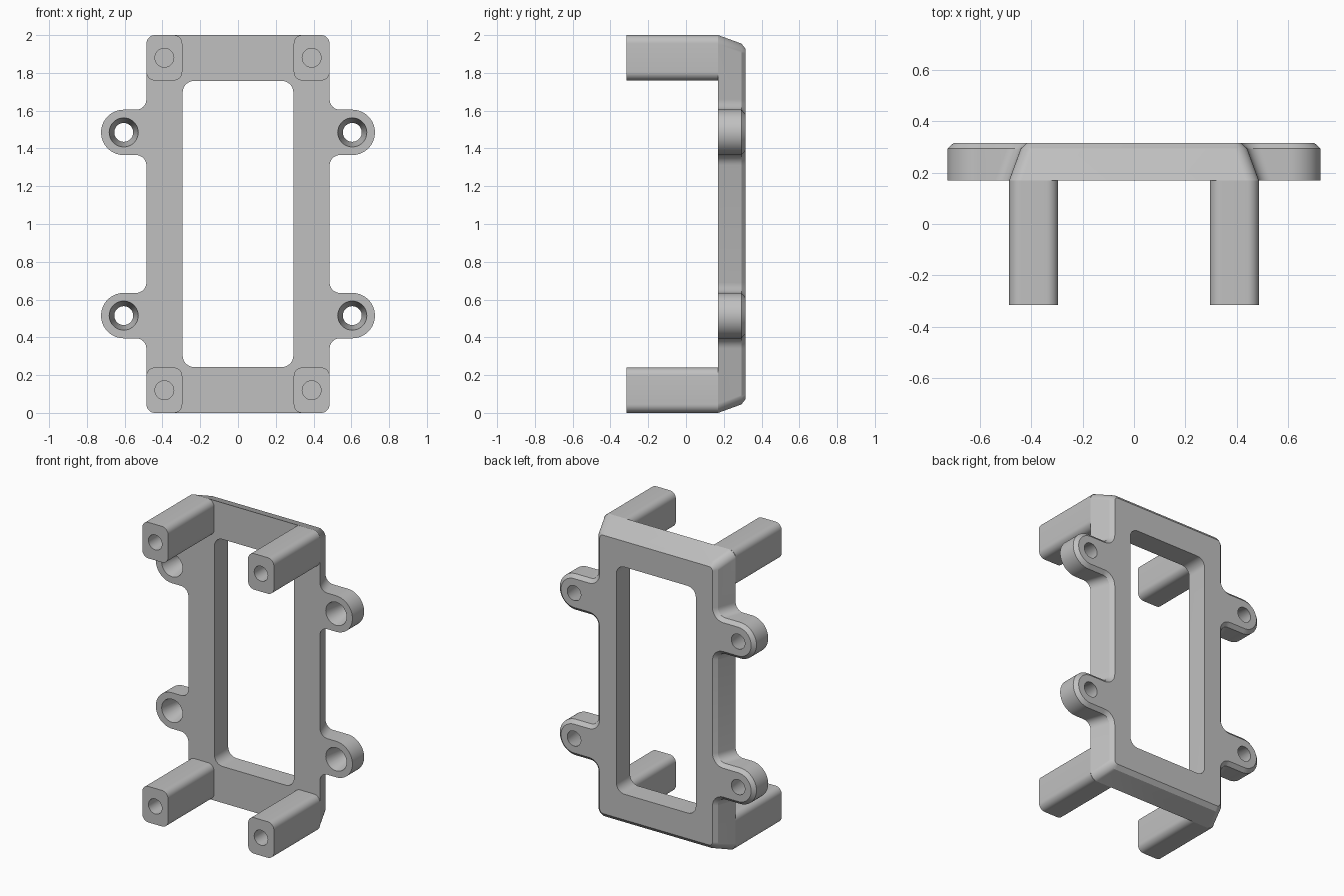
import bpy, bmesh
from math import sin, cos, pi, radians

if "Cube" in bpy.data.objects:
    bpy.data.objects.remove(bpy.data.objects["Cube"])

grey = bpy.data.materials.new("plain grey")
grey.use_nodes = True
COLOUR = (0.53, 0.53, 0.53, 1)
grey.diffuse_color = COLOUR
grey.node_tree.nodes["Principled BSDF"].inputs["Base Color"].default_value = COLOUR

MID = 1.0                        # height of the frame's centre
FRONT, PLATE, RIM, BACK = -0.315, 0.17, 0.293, 0.315
TAB_X, TAB_Z = 0.605, 0.485      # mounting tab centre, from the frame's centre
POST_X, POST_Z = 0.39, 0.88      # post centre, from the frame's centre


def arc(cx, cz, r, start, end, steps):
    """Points along an arc, angles in degrees."""
    angles = [radians(start + (end - start) * i / steps) for i in range(steps + 1)]
    return [(cx + r * cos(a), cz + r * sin(a)) for a in angles]


def rounded_rect(cx, cz, w, h, r):
    pts = []
    for start, sx, sz in ((0, 1, 1), (90, -1, 1), (180, -1, -1), (270, 1, -1)):
        pts += arc(cx + sx * (w - r), cz + sz * (h - r), r, start, start + 90, 8)
    return pts


def plate_outline(w, h, corner, tab, fillet):
    """Frame outline with two tabs on each side, mirrored from one quarter."""
    reach = tab + fillet
    quarter = arc(w + fillet, TAB_Z - reach, fillet, 180, 90, 8)
    quarter += arc(TAB_X, TAB_Z, tab, -90, 90, 28)
    quarter += arc(w + fillet, TAB_Z + reach, fillet, 270, 180, 8)
    quarter += arc(w - corner, h - corner, corner, 0, 90, 8)
    half = quarter + [(-x, z) for x, z in reversed(quarter)]
    return half + [(x, -z) for x, z in reversed(half)]


def loft(name, sections):
    """Closed solid skinned through outlines placed along y."""
    bm = bmesh.new()
    rings = [[bm.verts.new((x, y, z + MID)) for x, z in pts] for y, pts in sections]
    n = len(rings[0])
    for a, b in zip(rings, rings[1:]):
        for i in range(n):
            j = (i + 1) % n
            bm.faces.new((a[i], a[j], b[j], b[i]))
    bm.faces.new(rings[0])
    bm.faces.new(rings[-1])
    bmesh.ops.recalc_face_normals(bm, faces=bm.faces)
    mesh = bpy.data.meshes.new(name)
    bm.to_mesh(mesh)
    bm.free()
    mesh.materials.append(grey)
    obj = bpy.data.objects.new(name, mesh)
    bpy.context.collection.objects.link(obj)
    return obj


def activate(obj):
    bpy.ops.object.select_all(action='DESELECT')
    obj.select_set(True)
    bpy.context.view_layer.objects.active = obj


def cut(obj, cutter):
    activate(obj)
    mod = obj.modifiers.new("cut", 'BOOLEAN')
    mod.operation, mod.solver, mod.object = 'DIFFERENCE', 'EXACT', cutter
    bpy.ops.object.modifier_apply(modifier=mod.name)
    bpy.data.objects.remove(cutter)


def finish(obj):
    activate(obj)
    bpy.ops.object.shade_smooth_by_angle(angle=radians(25))


# Frame plate with tapered sides, chamfered back rim and rounded tabs
frame = loft("frame_plate", [
    (PLATE, plate_outline(0.485, 1.0, 0.05, 0.12, 0.055)),
    (RIM, plate_outline(0.44, 0.955, 0.05, 0.12, 0.055)),
    (BACK, plate_outline(0.416, 0.928, 0.026, 0.096, 0.079)),
])

# Central window
window = rounded_rect(0, 0, 0.293, 0.757, 0.06)
cut(frame, loft("window_cutter", [(PLATE - 0.1, window), (BACK + 0.1, window)]))

# Tapered screw holes through the tabs
corners = [(sx, sz) for sx in (-1, 1) for sz in (-1, 1)]
for sx, sz in corners:
    def circle(r):
        return arc(sx * TAB_X, sz * TAB_Z, r, 0, 350, 35)
    cut(frame, loft("screw_cutter", [
        (PLATE - 0.02, circle(0.077)), (PLATE, circle(0.077)),
        (BACK, circle(0.05)), (BACK + 0.02, circle(0.05))]))
finish(frame)

# Four corner posts with blind holes in their front ends
for sx, sz in corners:
    name = ("upper" if sz > 0 else "lower") + ("_left" if sx > 0 else "_right") + "_post"
    body = rounded_rect(sx * POST_X, sz * POST_Z, 0.095, 0.12, 0.045)
    post = loft(name, [(FRONT, body), (PLATE, body)])
    bore = arc(sx * POST_X, sz * POST_Z, 0.05, 0, 350, 35)
    cut(post, loft("bore_cutter", [(FRONT - 0.05, bore), (0.05, bore)]))
    finish(post)
